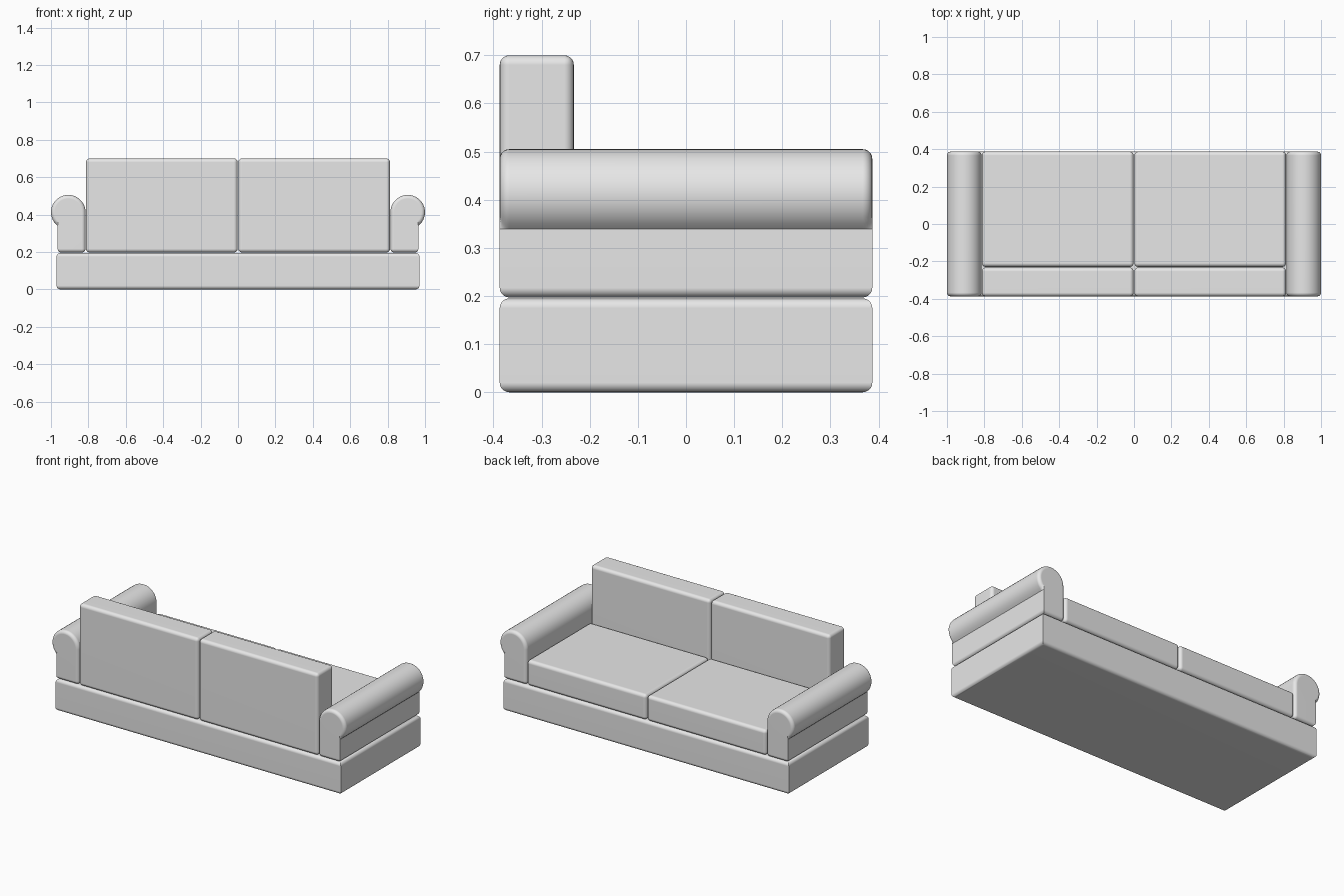
import bpy, bmesh, math

if "Cube" in bpy.data.objects:
    bpy.data.objects.remove(bpy.data.objects["Cube"])

fabric = bpy.data.materials.new("light_grey_fabric")
fabric.use_nodes = True
fabric.diffuse_color = (0.8, 0.8, 0.8, 1)
fabric.node_tree.nodes["Principled BSDF"].inputs["Base Color"].default_value = (0.8, 0.8, 0.8, 1)

DEPTH = 0.387   # half depth shared by base, arms and cushions
GAP = 0.197     # height where the upper parts rest on the base
ROUND = 0.02    # edge rounding


def prism(name, profile, y0, y1, keep_edge, mirror=1):
    """Extrude an x-z profile along y and round the edges that keep_edge accepts."""
    bm = bmesh.new()
    face = bm.faces.new([bm.verts.new((x * mirror, y0, z)) for x, z in profile])
    new = bmesh.ops.extrude_face_region(bm, geom=[face])["geom"]
    bmesh.ops.translate(bm, vec=(0, y1 - y0, 0),
                        verts=[v for v in new if isinstance(v, bmesh.types.BMVert)])
    bmesh.ops.recalc_face_normals(bm, faces=bm.faces)
    edges = [e for e in bm.edges if keep_edge(e)]
    bmesh.ops.bevel(bm, geom=edges, offset=ROUND, offset_type='OFFSET', segments=5,
                    profile=0.5, affect='EDGES', clamp_overlap=True)
    bmesh.ops.recalc_face_normals(bm, faces=bm.faces)
    mesh = bpy.data.meshes.new(name)
    bm.to_mesh(mesh)
    bm.free()
    mesh.materials.append(fabric)
    obj = bpy.data.objects.new(name, mesh)
    bpy.context.collection.objects.link(obj)
    bpy.ops.object.select_all(action='DESELECT')
    obj.select_set(True)
    bpy.context.view_layer.objects.active = obj
    bpy.ops.object.shade_smooth_by_angle(angle=math.radians(35))
    obj.modifiers.new("flat_panels", 'WEIGHTED_NORMAL').keep_sharp = True
    return obj


def rect(x0, x1, z0, z1):
    return [(x0, z0), (x1, z0), (x1, z1), (x0, z1)]


def is_vertical(e):
    d = e.verts[0].co - e.verts[1].co
    return abs(d.x) < 1e-4 and abs(d.y) < 1e-4


def is_crisp(e):
    return e.calc_face_angle(0) > math.radians(30)


# Base: crisp vertical corners, rounded top and bottom
prism("base", rect(-0.97, 0.97, 0, 0.195), -DEPTH, DEPTH, lambda e: not is_vertical(e))

# Rolled arm profile: upright panel topped by an outward roll
cx, cz, r = 0.9075, 0.4125, 0.0925
roll = []
for i in range(25):
    a = math.radians(-52 + 232 * i / 24)
    roll.append((cx + r * math.cos(a), cz + r * math.sin(a)))
outer = roll[0][0]
arm = [(cx - r, GAP), (outer, GAP)] + roll


def arm_edge(e):
    outer_upright = is_vertical(e) and abs(abs(e.verts[0].co.x) - outer) < 1e-4
    under_roll = all(abs(v.co.z - roll[0][1]) < 1e-4 for v in e.verts)
    return is_crisp(e) and not outer_upright and not under_roll


for side, s in (("left", 1), ("right", -1)):
    prism(side + "_arm", arm, -DEPTH, DEPTH, arm_edge, s)
    prism(side + "_seat_cushion", rect(0.002, 0.813, GAP, 0.353), -0.229, DEPTH, is_crisp, s)
    prism(side + "_back_cushion", rect(0.002, 0.813, GAP, 0.7), -DEPTH, -0.233, is_crisp, s)
